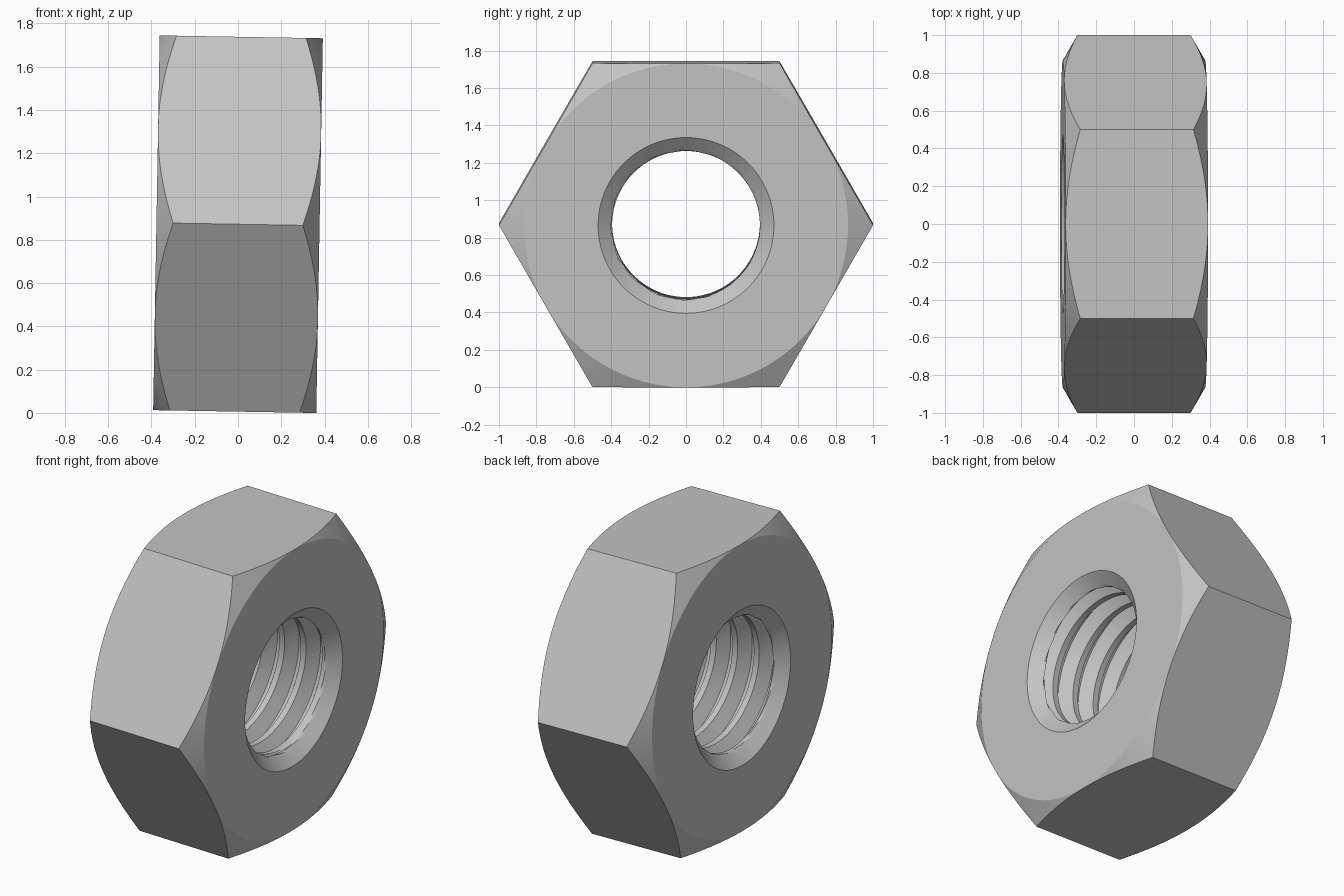
import bpy, bmesh
from math import cos, sin, tan, pi, radians, ceil

if "Cube" in bpy.data.objects:
    bpy.data.objects.remove(bpy.data.objects["Cube"])

SEG = 120                    # steps round the axis, a multiple of six
HALF = 0.377                 # half thickness
FLAT = cos(pi / 6)           # centre to flat side; corners lie at 1
RIM, BORE = 0.47, 0.395      # countersink and thread crest radii
SINK = 0.065                 # countersink depth
PITCH, STEPS = 0.145, 16     # thread pitch and profile steps per turn

steel = bpy.data.materials.new("plain_steel")
steel.use_nodes = True
grey = (0.55, 0.55, 0.55, 1)
steel.diffuse_color = grey
steel.node_tree.nodes["Principled BSDF"].inputs["Base Color"].default_value = grey

bm = bmesh.new()


def ring_point(x, r, a):
    return bm.verts.new((x, r * cos(a), r * sin(a)))


def skin(rows):
    """Join neighbouring rows of points with quads."""
    for low, high in zip(rows, rows[1:]):
        for i in range(len(low) - 1):
            bm.faces.new((low[i], low[i + 1], high[i + 1], high[i]))


def hex_radius(a):
    return FLAT / cos((a % (pi / 3)) - pi / 6)


def thread_depth(step):
    """Crest, flank, root and flank of one thread turn, from 0 to 1."""
    s = step % STEPS
    if s <= 4:
        return 0
    return min(1, (s - 4) / 5, (STEPS - s) / 5)


angles = [2 * pi * i / SEG for i in range(SEG + 1)]

# Outside: annular faces, conical corner chamfers and six flat sides
outer = []
for side in (-1, 1):
    rim = [ring_point(side * HALF, RIM, a) for a in angles]
    face = [ring_point(side * HALF, FLAT, a) for a in angles]
    edge = [ring_point(side * (HALF - (hex_radius(a) - FLAT) * tan(pi / 6)),
                       hex_radius(a), a) for a in angles]
    outer += [rim, face, edge] if side < 0 else [edge, face, rim]
skin(outer)

# Inside: helical thread that runs out into a countersink at each end
turns = ceil(HALF / PITCH) + 1
inner = []
for k in range(-turns * STEPS, turns * STEPS + 1):
    row = []
    for a in angles:
        x = PITCH * (k / STEPS + a / (2 * pi))
        x = max(-HALF, min(HALF, x))
        inset = HALF - abs(x)
        fade = max(0, min(1, (inset - SINK) / 0.03))
        thread = BORE + (RIM - BORE) * thread_depth(k) * fade
        sink = RIM - (RIM - BORE) * inset / SINK
        row.append(ring_point(x, max(thread, sink), a))
    inner.append(row)
skin(inner)

bmesh.ops.remove_doubles(bm, verts=bm.verts, dist=0.0002)
bmesh.ops.recalc_face_normals(bm, faces=bm.faces)
mesh = bpy.data.meshes.new("hex_nut")
bm.to_mesh(mesh)
bm.free()
mesh.materials.append(steel)

# Stand the nut on its lower side with a slight lean
nut = bpy.data.objects.new("hex_nut", mesh)
bpy.context.collection.objects.link(nut)
nut.rotation_euler.y = radians(1)
nut.location.z = 0.872
bpy.context.view_layer.objects.active = nut
nut.select_set(True)
bpy.ops.object.shade_smooth_by_angle(angle=radians(20))
